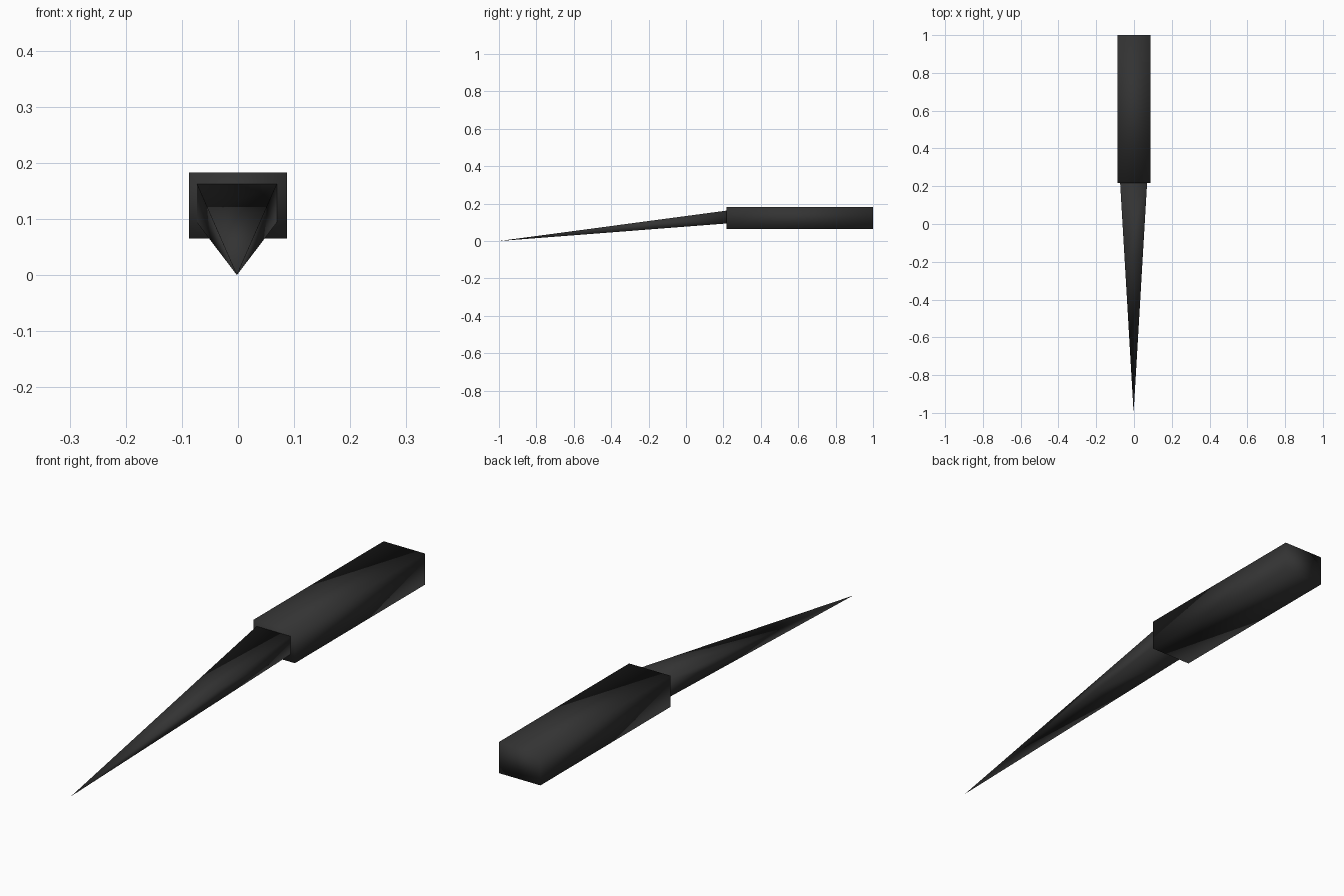
import bpy

if "Cube" in bpy.data.objects:
    bpy.data.objects.remove(bpy.data.objects["Cube"])

# single near-black colour
black = bpy.data.materials.new("matte_black")
black.diffuse_color = (0.033, 0.033, 0.033, 1)
black.use_nodes = True
black.node_tree.nodes["Principled BSDF"].inputs["Base Color"].default_value = black.diffuse_color


def ring(x, hw, y, z0, z1):
    """Rectangle cross-section facing along y."""
    return [(x - hw, y, z0), (x + hw, y, z0), (x + hw, y, z1), (x - hw, y, z1)]


def loft(name, rings, tip=None):
    """Skin rectangles front to back; optional pointed front."""
    verts = [v for r in rings for v in r]
    faces = []
    for k in range(len(rings) - 1):
        a, b = 4 * k, 4 * k + 4
        for i in range(4):
            j = (i + 1) % 4
            faces.append((a + j, a + i, b + i, b + j))
    n = len(verts)
    faces.append((n - 1, n - 2, n - 3, n - 4))      # back cap
    if tip:
        verts.append(tip)
        faces += [(n, i, (i + 1) % 4) for i in range(4)]
        faces = [f if len(f) == 4 else (f[0], f[2], f[1]) for f in faces]
    else:
        faces.append((0, 1, 2, 3))                  # front cap
    me = bpy.data.meshes.new(name)
    me.from_pydata(verts, [], faces)
    ob = bpy.data.objects.new(name, me)
    bpy.context.collection.objects.link(ob)
    me.materials.append(black)
    bpy.context.view_layer.objects.active = ob
    ob.select_set(True)
    bpy.ops.object.mode_set(mode='EDIT')
    bpy.ops.mesh.select_all(action='SELECT')
    bpy.ops.mesh.normals_make_consistent(inside=False)
    bpy.ops.object.mode_set(mode='OBJECT')
    ob.select_set(False)
    me.shade_smooth()                               # soft shading over the edges
    return ob


# rectangular handle
loft("handle", [ring(0, 0.0875, 0.217, 0.065, 0.183),
                ring(0, 0.0875, 1.0, 0.065, 0.183)])

# four-sided spike, rising from its tip to the handle
tip = (-0.002, -1.0, 0.0)
loft("spike", [ring(-0.002, 0.0715 * t, -1 + 1.22 * t, 0.094 * t, 0.163 * t)
               for t in (0.68, 1.0)], tip)
